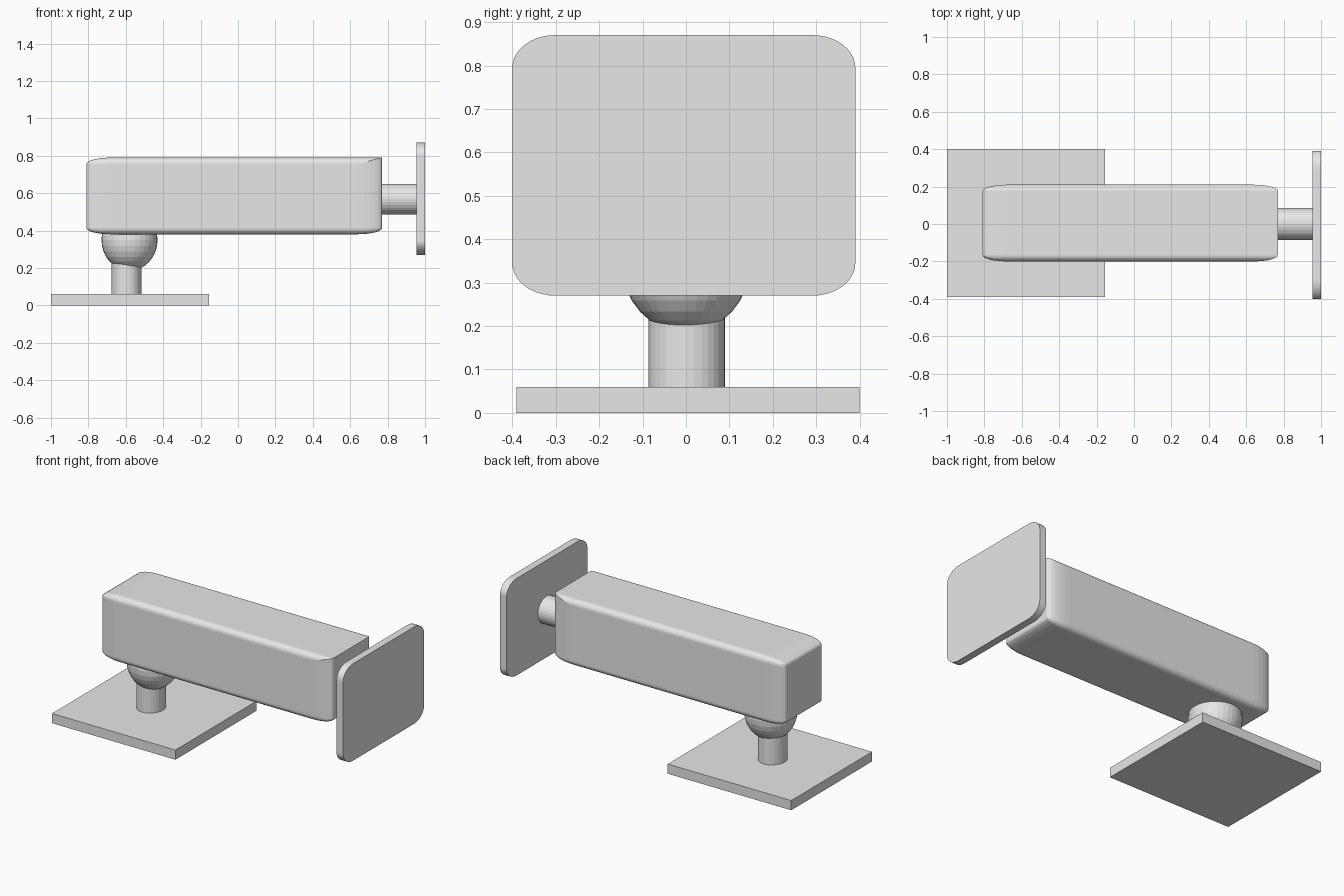
import bpy
import bmesh
from math import pi
from mathutils import Matrix, Vector

cube = bpy.data.objects.get("Cube")
if cube:
    bpy.data.objects.remove(cube, do_unlink=True)

# Single flat colour
grey = bpy.data.materials.new("light grey")
grey.use_nodes = True
colour = (0.8, 0.8, 0.8, 1)
grey.diffuse_color = colour
grey.node_tree.nodes["Principled BSDF"].inputs["Base Color"].default_value = colour


def finish(name, bm, low, high):
    """Stretch a unit-sized mesh to fill the given bounds."""
    low, high = Vector(low), Vector(high)
    size = high - low
    bm.transform(Matrix.Translation((low + high) / 2) @ Matrix.Diagonal((*size, 1)))
    mesh = bpy.data.meshes.new(name)
    bm.to_mesh(mesh)
    bm.free()
    mesh.materials.append(grey)
    obj = bpy.data.objects.new(name, mesh)
    bpy.context.collection.objects.link(obj)
    return obj


def block(name, low, high, rounded=None, amount=0.0, segments=6):
    """Box whose chosen edges are rounded before it is stretched."""
    bm = bmesh.new()
    bmesh.ops.create_cube(bm, size=1)
    if rounded:
        edges = [e for e in bm.edges if rounded(e.verts[0].co, e.verts[1].co)]
        bmesh.ops.bevel(bm, geom=edges, offset=amount, offset_type='OFFSET',
                        segments=segments, profile=0.5, affect='EDGES')
    return finish(name, bm, low, high)


def rod(name, low, high, turn=None):
    bm = bmesh.new()
    bmesh.ops.create_cone(bm, cap_ends=True, segments=32,
                          radius1=0.5, radius2=0.5, depth=1)
    if turn:
        bm.transform(Matrix.Rotation(pi / 2, 4, turn))
    return finish(name, bm, low, high)


# Square foot and its short stem
block("base_plate", (-1, -0.39, 0), (-0.155, 0.40, 0.06))
rod("base_stem", (-0.677, -0.086, 0.05), (-0.515, 0.09, 0.30))

# Ball joint under the arm
ball = bmesh.new()
bmesh.ops.create_uvsphere(ball, u_segments=32, v_segments=16, radius=0.5)
finish("ball_joint", ball, (-0.73, -0.15, 0.185), (-0.43, 0.15, 0.515))

# Arm: every edge rounded except the top edge facing the end plate
block("arm", (-0.81, -0.2, 0.38), (0.77, 0.21, 0.79),
      lambda a, b: not (a.x > 0 and b.x > 0 and a.z > 0 and b.z > 0), 0.083)

# Connector and rounded end plate
rod("end_connector", (0.74, -0.085, 0.485), (0.97, 0.085, 0.65), 'Y')
block("end_plate", (0.955, -0.40, 0.27), (1, 0.39, 0.87),
      lambda a, b: abs(a.x - b.x) > 0.5, 0.125, 10)
